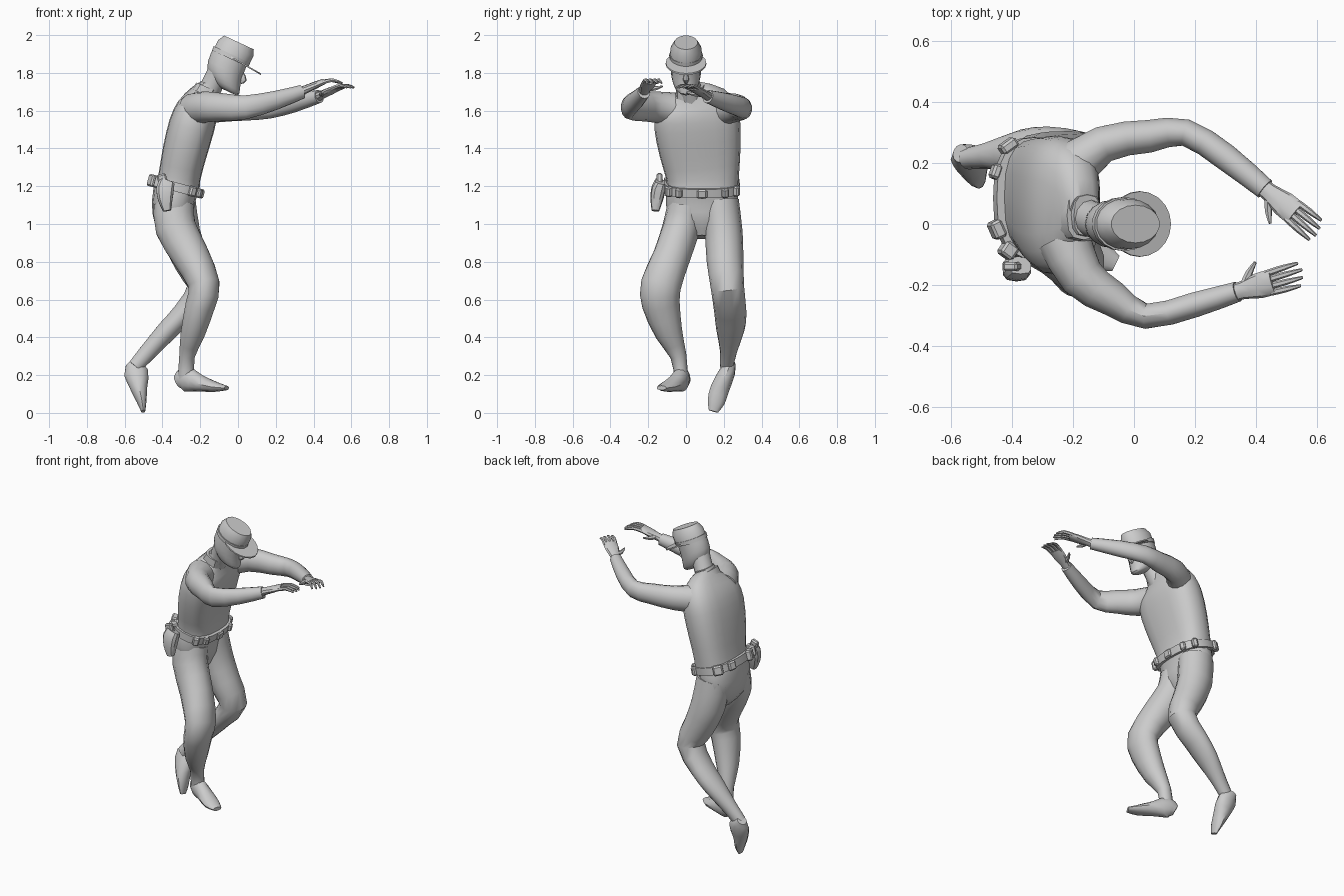
import bpy, bmesh, math
from mathutils import Vector as V, Matrix

X, Y, Z = V((1, 0, 0)), V((0, 1, 0)), V((0, 0, 1))


def spline(rows, steps):
    # Catmull-Rom resampling of centre and radii
    out = []
    for i in range(len(rows) - 1):
        p = [rows[max(0, min(len(rows) - 1, i + k))] for k in (-1, 0, 1, 2)]
        for s in range(steps):
            t = s / steps
            out.append([0.5 * (2 * b + (c - a) * t + (2 * a - 5 * b + 4 * c - d) * t * t
                               + (3 * b - a - 3 * c + d) * t ** 3) for a, b, c, d in zip(*p)])
    return out + [list(rows[-1])]


def loft(name, rows, ref=Y, axis=None, n=14, power=2.0, steps=2):
    # rows: x, y, z, radius along ref, radius across it
    rows = spline(rows, steps)
    bm, rings = bmesh.new(), []
    for i, (x, y, z, a, b) in enumerate(rows):
        p0, p1 = rows[max(i - 1, 0)], rows[min(i + 1, len(rows) - 1)]
        t = V(axis).normalized() if axis else (V(p1[:3]) - V(p0[:3])).normalized()
        u = (ref - t * ref.dot(t)).normalized()
        v = t.cross(u)
        ring = []
        for k in range(n):
            c, s = math.cos(2 * math.pi * k / n), math.sin(2 * math.pi * k / n)
            c = math.copysign(abs(c) ** (2 / power), c)
            s = math.copysign(abs(s) ** (2 / power), s)
            ring.append(bm.verts.new(V((x, y, z)) + u * a * c + v * b * s))
        rings.append(ring)
    for r, q in zip(rings, rings[1:]):
        for k in range(n):
            bm.faces.new((r[k], r[(k + 1) % n], q[(k + 1) % n], q[k]))
    bm.faces.new(rings[0][::-1])
    bm.faces.new(rings[-1])
    return finish(name, bm)


def finish(name, bm):
    bmesh.ops.recalc_face_normals(bm, faces=bm.faces)
    me = bpy.data.meshes.new(name)
    bm.to_mesh(me)
    bm.free()
    ob = bpy.data.objects.new(name, me)
    bpy.context.collection.objects.link(ob)
    return ob


def box(name, pos, size, yaw=0.0, tilt=0.26, bevel=0.008):
    bm = bmesh.new()
    bmesh.ops.create_cube(bm, size=1)
    bmesh.ops.scale(bm, vec=size, verts=bm.verts)
    bmesh.ops.bevel(bm, geom=bm.edges[:], offset=bevel, segments=1, affect='EDGES')
    m = Matrix.Translation(pos) @ Matrix.Rotation(tilt, 4, 'Y') @ Matrix.Rotation(yaw, 4, 'Z')
    bmesh.ops.transform(bm, matrix=m, verts=bm.verts)
    return finish(name, bm)


def hand(name, wrist, knuckle, tip, side):
    w, k, t = V(wrist), V(knuckle), V(tip)
    f = (k - w).normalized()
    lat = side * Z.cross(f).normalized()      # towards the thumb
    up = f.cross(lat) * (1 if f.cross(lat).z > 0 else -1)
    row = lambda p, a, b: (*p, a, b)
    loft(name + "_palm", [row(w - f * .03, .03, .027), row(w + f * .02, .03, .022),
                          row(w.lerp(k, .6), .042, .019), row(k, .042, .015)], ref=lat, n=10)
    for i, o in enumerate((-.032, -.011, .011, .032)):
        length = (.82, .95, 1, .92)[i]
        e = k.lerp(t, length)
        loft(f"{name}_finger_{i + 1}", [row(k + lat * o - f * .015, .011, .011),
             row(k.lerp(e, .5) + lat * o * 1.1 + up * .012, .010, .010),
             row(e + lat * o * 1.15, .005, .005)], ref=lat, n=6)
    loft(name + "_thumb", [row(w + f * .03 + lat * .015, .016, .015),
         row(w + f * .055 + lat * .05 - up * .008, .012, .012),
         row(w + f * .085 + lat * .078 - up * .01, .005, .005)], ref=up, n=6)


# Torso and hips
loft("shirt", [(-.322, .088, 1.17, .188, .12), (-.31, .088, 1.25, .193, .112),
               (-.282, .075, 1.38, .215, .118), (-.245, .06, 1.52, .228, .122),
               (-.215, .055, 1.61, .215, .11), (-.19, .045, 1.67, .165, .08),
               (-.165, .03, 1.715, .075, .055)], n=20, power=2.6)
loft("hips", [(-.325, .085, 1.2, .182, .118), (-.343, .085, 1.11, .192, .113),
              (-.34, .085, 1.01, .16, .1), (-.325, .085, .93, .05, .05)], n=16, power=2.3)

# Legs and feet
loft("right_leg", [(-.34, 0, 1.1, .098, .108), (-.33, -.025, .98, .1, .11),
                   (-.25, -.075, .83, .1, .1), (-.18, -.132, .68, .107, .085),
                   (-.2, -.132, .57, .1, .08), (-.24, -.09, .42, .073, .065),
                   (-.27, -.04, .3, .043, .042), (-.275, -.025, .18, .036, .045)])
loft("left_leg", [(-.33, .18, 1.12, .1, .108), (-.305, .2, .95, .1, .108),
                  (-.245, .207, .8, .097, .096), (-.19, .22, .66, .088, .082),
                  (-.285, .235, .53, .085, .062), (-.37, .235, .44, .075, .057),
                  (-.475, .225, .325, .045, .047), (-.545, .215, .245, .036, .04)])
loft("right_foot", [(-.322, .0, .165, .035, .025), (-.28, -.02, .18, .068, .042),
                    (-.2, -.055, .157, .045, .048), (-.12, -.1, .138, .027, .05),
                    (-.06, -.13, .132, .012, .028)], ref=Z, n=12)
loft("left_foot", [(-.57, .232, .265, .03, .03), (-.54, .218, .215, .065, .043),
                   (-.525, .18, .13, .045, .05), (-.51, .16, .06, .026, .046),
                   (-.502, .145, .008, .011, .025)], ref=X, n=12)

# Arms and hands
loft("left_arm", [(-.23, .16, 1.605, .09, .09), (-.1, .262, 1.615, .076, .062),
                  (.05, .288, 1.612, .064, .055), (.17, .3, 1.615, .056, .045),
                  (.3, .22, 1.642, .05, .045), (.43, .115, 1.675, .035, .036)], ref=Z)
loft("right_arm", [(-.23, -.05, 1.605, .09, .09), (-.17, -.175, 1.62, .082, .075),
                   (-.07, -.245, 1.618, .073, .06), (.04, -.303, 1.618, .063, .042),
                   (.2, -.265, 1.655, .05, .042), (.34, -.222, 1.7, .037, .034)], ref=Z)
hand("left_hand", (.43, .115, 1.678), (.53, .035, 1.722), (.605, -.028, 1.722), -1)
hand("right_hand", (.34, -.222, 1.705), (.455, -.19, 1.755), (.555, -.162, 1.745), 1)

# Neck, collar and head
loft("neck", [(-.175, .03, 1.66, .065, .06), (-.135, .015, 1.74, .06, .058),
              (-.1, .0, 1.81, .06, .06)], n=12)
for i, s in enumerate((.0, .012)):
    loft(f"collar_{i + 1}", [(-.185 + s, .033, 1.68 + s, .088 - s, .07 - s),
                             (-.165 + s, .028, 1.725 + s, .08 - s, .06 - s)],
         axis=(.4, 0, .9), n=12, power=2.8, steps=1)
tilt = (.42, 0, .9)
loft("head", [(-.05, 0, 1.70, .03, .045), (-.062, 0, 1.72, .056, .075),
              (-.073, 0, 1.765, .074, .093), (-.068, 0, 1.82, .08, .1),
              (-.04, 0, 1.89, .078, .1)], axis=tilt, n=16)
loft("nose", [(.022, 0, 1.80, .008, .008), (.025, 0, 1.765, .016, .022),
              (.01, 0, 1.75, .008, .01)], n=8)

# Cap with crown, band and peak
loft("cap_band", [(-.042, 0, 1.875, .088, .107), (-.032, 0, 1.897, .089, .108)],
     axis=tilt, n=18, steps=1)
loft("cap_crown", [(-.035, 0, 1.885, .084, .104), (-.012, 0, 1.93, .082, .104),
                   (.005, 0, 1.961, .062, .088)], axis=tilt, n=18, steps=1)
loft("cap_peak", [(.018, 0, 1.848, .108, .118), (.021, 0, 1.855, .107, .116)],
     axis=(.5, 0, .87), n=20, steps=1)

# Belt with pouches, buckle and holster
c, up, fwd = V((-.325, .085, 1.195)), V((.26, 0, .965)), V((.965, 0, -.26))
loft("belt", [(*(c - up * .024), .2, .136), (*(c + up * .024), .2, .136)],
     axis=tuple(up), n=24, power=2.6, steps=1)
for i, (a, sx, sy, sz) in enumerate([(0, .02, .055, .05), (32, .03, .035, .05),
                                     (-32, .03, .035, .05), (62, .035, .035, .055),
                                     (-58, .035, .04, .055), (125, .035, .06, .06),
                                     (160, .03, .05, .055), (205, .04, .06, .065),
                                     (235, .05, .05, .065)]):
    r = math.radians(a)
    cs, sn = math.cos(r), math.sin(r)
    p = c + fwd * .14 * math.copysign(abs(cs) ** .77, cs) + Y * .2 * math.copysign(abs(sn) ** .77, sn)
    box(f"belt_pouch_{i + 1}", p, (sx, sy, sz), yaw=r if abs(cs) > .3 else 0)
loft("holster", [(-.375, -.135, 1.225, .03, .04), (-.385, -.145, 1.19, .038, .048),
                 (-.385, -.155, 1.13, .034, .04), (-.375, -.162, 1.07, .02, .022)],
     n=10, power=3)
box("pistol_grip", V((-.4, -.14, 1.235)), (.05, .03, .06), tilt=-.3)

# Smooth shading with crisp edges
for ob in bpy.data.objects:
    ob.select_set(True)
    bpy.context.view_layer.objects.active = ob
bpy.ops.object.shade_smooth_by_angle(angle=math.radians(35))
